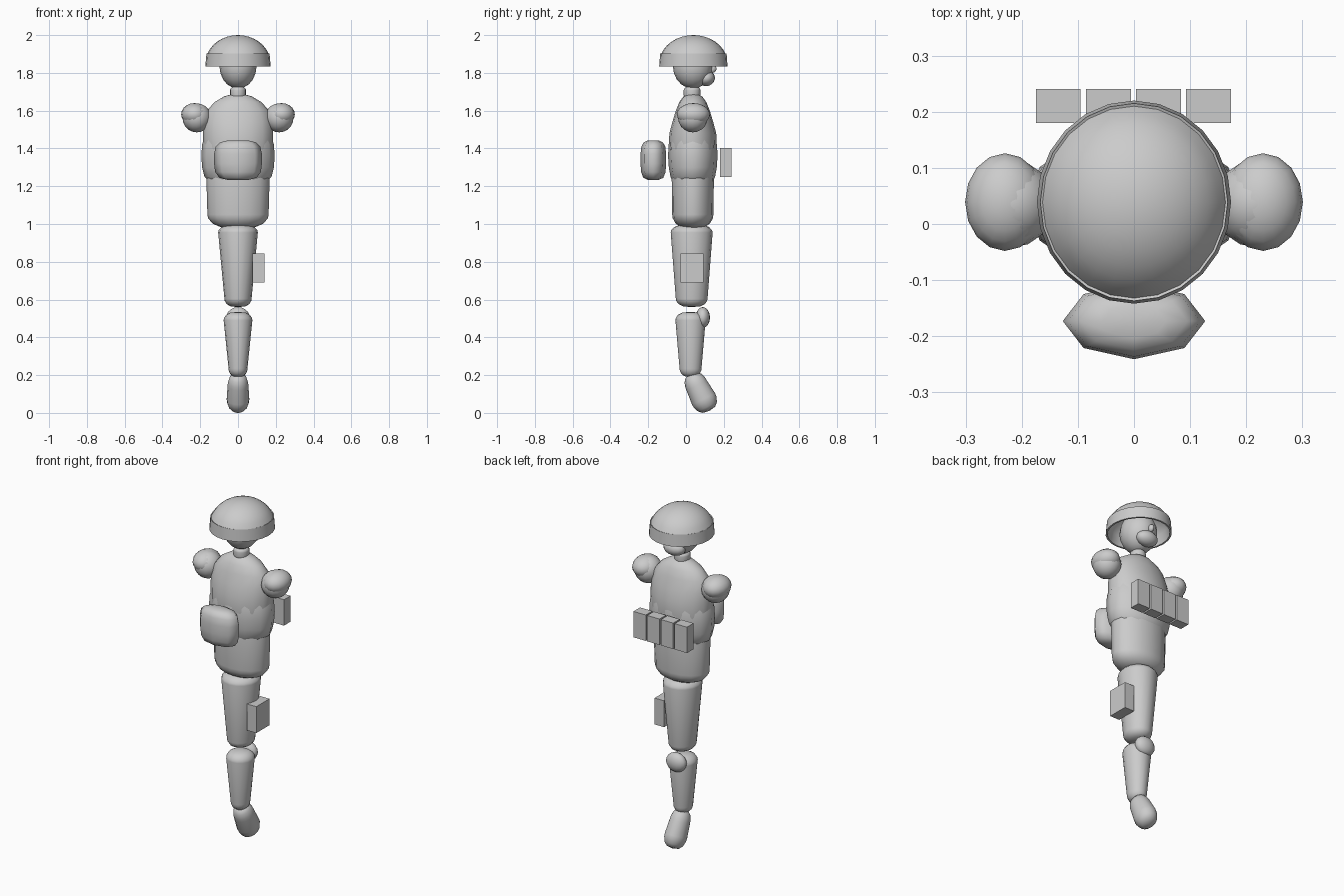
import bpy, bmesh, math
from mathutils import Matrix, Vector

if "Cube" in bpy.data.objects:
    bpy.data.objects.remove(bpy.data.objects["Cube"])

CY = 0.036  # body axis in y


def finish(bm, name, smooth=True, normals=True):
    if normals:
        bmesh.ops.recalc_face_normals(bm, faces=bm.faces)
    me = bpy.data.meshes.new(name)
    bm.to_mesh(me)
    bm.free()
    for p in me.polygons:
        p.use_smooth = smooth
    ob = bpy.data.objects.new(name, me)
    bpy.context.collection.objects.link(ob)
    return ob


def rings(name, profile, n=12, cy=CY, x=0.0):
    """Stack of ellipses (z, rx, ry); zero radius closes an end."""
    bm = bmesh.new()
    prev = None
    for z, rx, ry in profile:
        if rx == 0:
            cur = [bm.verts.new((x, cy, z))]
        else:
            cur = [bm.verts.new((x + rx * math.cos(2 * math.pi * i / n),
                                 cy + ry * math.sin(2 * math.pi * i / n), z))
                   for i in range(n)]
        if prev:
            for i in range(n):
                j = (i + 1) % n
                f = [prev[i % len(prev)], prev[j % len(prev)],
                     cur[j % len(cur)], cur[i % len(cur)]]
                bm.faces.new(list(dict.fromkeys(f)))
        prev = cur
    return finish(bm, name)


def ball(name, loc, size, tilt=0.0, seg=16):
    bm = bmesh.new()
    bmesh.ops.create_uvsphere(bm, u_segments=seg, v_segments=seg // 2 + 2, radius=1)
    m = (Matrix.Translation(loc) @ Matrix.Rotation(tilt, 4, 'X')
         @ Matrix.Diagonal((*size, 1)))
    bmesh.ops.transform(bm, matrix=m, verts=bm.verts)
    return finish(bm, name)


def box(name, lo, hi):
    bm = bmesh.new()
    bmesh.ops.create_cube(bm, size=1)
    lo, hi = Vector(lo), Vector(hi)
    m = Matrix.Translation((lo + hi) / 2) @ Matrix.Diagonal((*(hi - lo), 1))
    bmesh.ops.transform(bm, matrix=m, verts=bm.verts)
    return finish(bm, name, False)


def limb(name, z0, z1, r0, r1, cy, cap=0.05, n=16):
    """Tapered rounded segment; r0, r1 are (rx, ry) at bottom and top."""
    prof = [(z0, 0, 0)]
    for t in (25, 50, 75, 90):
        a = math.radians(t)
        s = math.sin(a) ** 0.7
        prof.append((z0 + cap * (1 - math.cos(a)), r0[0] * s, r0[1] * s))
    for t in (90, 75, 50, 25):
        a = math.radians(t)
        s = math.sin(a) ** 0.7
        prof.append((z1 - cap * (1 - math.cos(a)), r1[0] * s, r1[1] * s))
    prof.append((z1, 0, 0))
    return rings(name, prof, n, cy)


# helmet: dome with a flared band, hollow underneath
dome = [(2.0, 0, 0)]
for k in range(1, 8):
    a = math.radians(k * 10)
    z = 1.9 + 0.1 * (math.cos(a) - math.cos(math.radians(70))) / (1 - math.cos(math.radians(70)))
    r = math.sin(a) / math.sin(math.radians(70))
    dome.append((z, 0.163 * r, 0.171 * r))
outer = dome + [(1.902, 0.167, 0.176), (1.833, 0.173, 0.181)]
inner = [(1.833, 0.163, 0.171)] + [(z - 0.01, rx * 0.95, ry * 0.95) for z, rx, ry in reversed(dome)]
helmet = rings("helmet", outer + inner, 24, 0.039)
bpy.context.view_layer.objects.active = helmet
helmet.select_set(True)
bpy.ops.object.shade_smooth_by_angle(angle=math.radians(40))
helmet.select_set(False)

# head, face and neck
ball("head", (0, CY, 1.835), (0.098, 0.105, 0.118))
ball("mouth_guard", (0, 0.107, 1.772), (0.065, 0.046, 0.042), 0.15)
ball("nose", (0, 0.14, 1.822), (0.015, 0.022, 0.022), seg=10)
limb("neck", 1.66, 1.73, (0.042, 0.044), (0.042, 0.044), 0.032, 0.022)

# torso
rings("chest", [(1.26, 0, 0), (1.27, 0.12, 0.09), (1.32, 0.172, 0.118), (1.4, 0.184, 0.128),
                (1.48, 0.186, 0.124), (1.54, 0.182, 0.108), (1.6, 0.164, 0.09),
                (1.645, 0.125, 0.072), (1.675, 0.075, 0.05), (1.688, 0.03, 0.022),
                (1.69, 0, 0)], 16)
rings("vest", [(1.23, 0.155, 0.108), (1.25, 0.178, 0.118), (1.3, 0.19, 0.127), (1.36, 0.194, 0.131),
               (1.42, 0.19, 0.128), (1.46, 0.178, 0.118)], 12)
limb("pelvis", 0.975, 1.34, (0.162, 0.109), (0.168, 0.112), CY, 0.075)

# shoulders, mirrored
for s, side in ((-1, "left"), (1, "right")):
    ball("shoulder_ball_" + side, (s * 0.218, CY, 1.562), (0.076, 0.078, 0.077))
    ball("shoulder_pad_" + side, (s * 0.23, 0.039, 1.58), (0.071, 0.087, 0.06))

# leg
limb("thigh", 0.56, 1.0, (0.072, 0.084), (0.105, 0.111), CY - 0.006, 0.045)
limb("shin", 0.19, 0.535, (0.05, 0.058), (0.076, 0.08), 0.024, 0.045)
ball("knee_pad", (0, 0.089, 0.505), (0.062, 0.038, 0.055))
foot = limb("foot", -0.11, 0.11, (0.06, 0.068), (0.055, 0.06), 0, 0.07)
foot.matrix_world = Matrix.Translation((0, 0.075, 0.105)) @ Matrix.Rotation(math.radians(27), 4, 'X')
foot.data.transform(foot.matrix_world)
foot.matrix_world = Matrix.Identity(4)
low = min(v.co.z for v in foot.data.vertices)
foot.data.transform(Matrix.Translation((0, 0, -low)))

# backpack: eight-sided rounded pack
rings("backpack", [(z, 0.127 * k, 0.068 * k) for z, k in (
    (1.233, 0), (1.234, 0.45), (1.245, 0.78), (1.275, 0.95), (1.32, 1), (1.37, 1),
    (1.41, 0.93), (1.432, 0.75), (1.442, 0.45), (1.443, 0))], 8, -0.173)

# pouches and holster
for i in range(4):
    x = -0.175 + 0.0893 * i
    box("pouch_%d" % (i + 1), (x, 0.18, 1.25), (x + 0.08, 0.241, 1.402))
box("holster", (0.078, -0.03, 0.69), (0.14, 0.092, 0.845))
